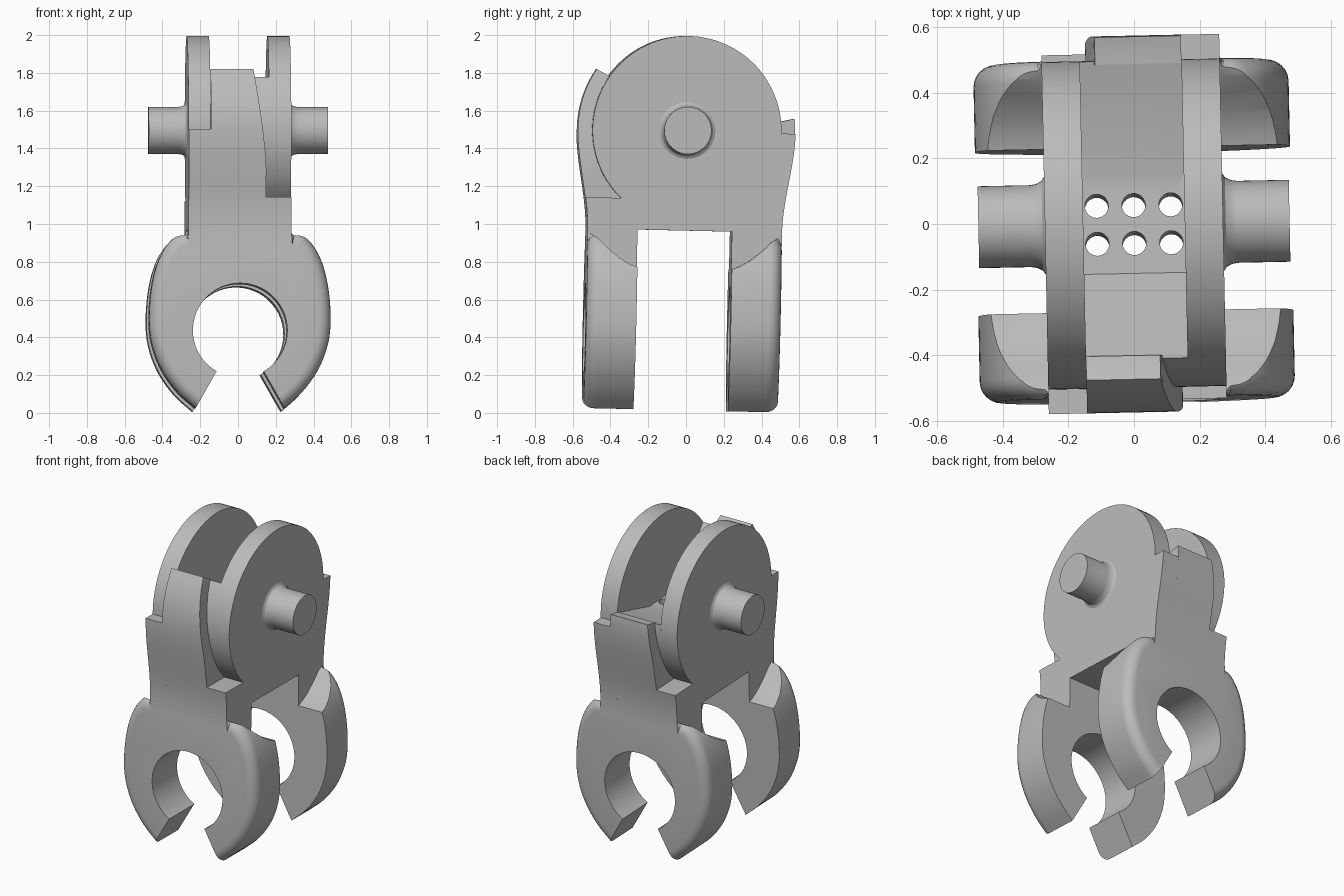
import bpy, bmesh
from math import sin, cos, pi, radians, sqrt, atan2
from mathutils import Matrix, Vector

if "Cube" in bpy.data.objects:
    bpy.data.objects.remove(bpy.data.objects["Cube"])

AXIS = 1.495          # height of the hinge axis
R = 0.5               # cheek radius
HALF = 0.272          # half width of the body
INNER = 0.155         # half width of the slot between cheeks
BASE = 0.965          # underside of the body
STEP = 1.13           # floor of the deep notch

grey = bpy.data.materials.new("plain grey")
grey.use_nodes = True
grey.diffuse_color = (0.5, 0.5, 0.5, 1)
grey.node_tree.nodes["Principled BSDF"].inputs["Base Color"].default_value = (0.5, 0.5, 0.5, 1)

# The whole model leans and turns slightly about the hinge centre
POSE = (Matrix.Translation((0, 0, AXIS)) @ Matrix.Rotation(radians(1.2), 4, 'Z')
        @ Matrix.Rotation(radians(-1.3), 4, 'X') @ Matrix.Translation((0, 0, -AXIS)))
TURN = Matrix.Rotation(pi, 4, 'Z')


def finish(name, bm, turned=False, angle=30):
    bmesh.ops.recalc_face_normals(bm, faces=bm.faces)
    mesh = bpy.data.meshes.new(name)
    bm.to_mesh(mesh)
    bm.free()
    mesh.materials.append(grey)
    ob = bpy.data.objects.new(name, mesh)
    bpy.context.collection.objects.link(ob)
    ob.matrix_world = POSE @ TURN if turned else POSE
    bpy.ops.object.select_all(action='DESELECT')
    ob.select_set(True)
    bpy.context.view_layer.objects.active = ob
    bpy.ops.object.shade_smooth_by_angle(angle=radians(angle))
    return ob


def prism(lower, upper):
    """Closed solid between two matching outlines."""
    bm = bmesh.new()
    a = [bm.verts.new(p) for p in lower]
    b = [bm.verts.new(p) for p in upper]
    bm.faces.new(a)
    bm.faces.new(b)
    for i in range(len(a)):
        j = (i + 1) % len(a)
        bm.faces.new((a[i], a[j], b[j], b[i]))
    bmesh.ops.recalc_face_normals(bm, faces=bm.faces)
    return bm


def prism_x(pts, x0, x1):
    return prism([(x0, y, z) for y, z in pts], [(x1, y, z) for y, z in pts])


def cut(ob, bm):
    cutter = finish("cutter", bm)
    cutter.matrix_world = ob.matrix_world.copy()
    cutter.hide_render = True
    mod = ob.modifiers.new("cut", 'BOOLEAN')
    mod.operation, mod.solver, mod.object = 'DIFFERENCE', 'EXACT', cutter
    bpy.ops.object.select_all(action='DESELECT')
    bpy.context.view_layer.objects.active = ob
    ob.select_set(True)
    bpy.ops.object.modifier_apply(modifier=mod.name)
    bpy.data.objects.remove(cutter)
    bpy.ops.object.shade_smooth_by_angle(angle=radians(30))


def width(z):
    """Outer half depth of the body: round on top, easing in to the legs."""
    if z > AXIS:
        return sqrt(max(0.575 ** 2 - (z - AXIS) ** 2, 0))
    t = (z - BASE) / (AXIS - BASE)
    return 0.515 + 0.06 * t * t * (3 - 2 * t)


def rim(z):
    return sqrt(R * R - (z - AXIS) ** 2)


def steps(a, b, n):
    return [a + (b - a) * i / n for i in range(n + 1)]


def arc(z0, side0, z1, side1, n):
    """Points over the top of the cheek circle, from one side to the other."""
    a0 = atan2(z0 - AXIS, side0 * rim(z0)) % (2 * pi)
    a1 = atan2(z1 - AXIS, side1 * rim(z1))
    return [(R * cos(a), AXIS + R * sin(a)) for a in steps(a0, a1, n)]


# Round side cheeks with a deep notch on one edge and a shallow one on the other
SHELF = 1.49
cheek = ([(-width(z), z) for z in steps(BASE, STEP, 6)]
         + arc(STEP, -1, SHELF, 1, 72)
         + [(width(z), z) for z in steps(SHELF, BASE, 14)])
for name, turned in (("left_cheek", False), ("right_cheek", True)):
    finish(name, prism_x(cheek, INNER, HALF), turned)

# Central block with a valley on top
core = ([(-width(z), z) for z in steps(BASE, STEP, 6)]
        + [(-rim(z), z) for z in steps(STEP, 1.77, 20)]
        + [(-0.15, 1.46), (0.15, 1.45)]
        + [(rim(z), z) for z in steps(1.55, STEP, 16)]
        + [(width(z), z) for z in steps(STEP, BASE, 6)])
block = finish("central_block", prism_x(core, -INNER, INNER))

# Six vertical holes with eased upper rims
holes = bmesh.new()
for x in (-0.113, 0, 0.113):
    for y in (-0.058, 0.058):
        for r0, r1, z0, z1 in ((0.036, 0.036, 0.9, 1.6),):
            bmesh.ops.create_cone(holes, cap_ends=True, segments=28, radius1=r0, radius2=r1,
                                  depth=z1 - z0, matrix=Matrix.Translation((x, y, (z0 + z1) / 2)))
cut(block, holes)


# Outer walls, narrowing towards the top on one edge
def wall_edge(z):
    return 0.138 - 0.065 * max(0, (z - 1.3) / 0.5) ** 1.3


for name, top, slope, turned in (("front_wall", 1.81, 0.04, False), ("back_wall", 1.57, 0.02, True)):
    bm = bmesh.new()
    rows = []
    for z in steps(STEP, top, 22):
        zi = min(z, top - slope)
        last = z == top
        y_in = -rim(zi) + 0.01
        zi = top - slope if last else zi
        rows.append([bm.verts.new(p) for p in (
            (-INNER, -width(z), z), (wall_edge(z), -width(z), z),
            (wall_edge(z), y_in, zi), (-INNER, y_in, zi))])
    for a, b in zip(rows, rows[1:]):
        for i in range(4):
            j = (i + 1) % 4
            bm.faces.new((a[i], a[j], b[j], b[i]))
    bm.faces.new(rows[0])
    bm.faces.new(rows[-1])
    finish(name, bm, turned)

# Hinge pins: lathed profile with a small fillet at the root
pin = [(HALF - 0.02, 0.15), (HALF, 0.15), (0.28, 0.137), (0.297, 0.128), (0.315, 0.125), (0.475, 0.125)]
for name, turned in (("left_pin", False), ("right_pin", True)):
    bm = bmesh.new()
    n = 48
    rings = [[bm.verts.new((x, r * cos(2 * pi * i / n), AXIS + r * sin(2 * pi * i / n)))
              for i in range(n)] for x, r in pin]
    for a, b in zip(rings, rings[1:]):
        for i in range(n):
            j = (i + 1) % n
            bm.faces.new((a[i], a[j], b[j], b[i]))
    bm.faces.new(rings[0])
    bm.faces.new(rings[-1])
    finish(name, bm, turned)


# C-shaped clips
def smooth(points, n=4):
    """Catmull-Rom curve through the points."""
    p = [Vector(q) for q in points]
    p = [2 * p[0] - p[1]] + p + [2 * p[-1] - p[-2]]
    out = []
    for a, b, c, d in zip(p, p[1:], p[2:], p[3:]):
        for t in (i / n for i in range(n)):
            out.append(0.5 * (2 * b + (c - a) * t + (2 * a - 5 * b + 4 * c - d) * t * t
                              + (3 * b - a - 3 * c + d) * t ** 3))
    return [tuple(q) for q in out + [p[-2]]]


ear = smooth([(HALF, 0.945), (0.34, 0.925), (0.405, 0.85), (0.45, 0.74), (0.475, 0.6),
              (0.48, 0.45), (0.46, 0.33), (0.41, 0.21), (0.33, 0.1), (0.235, 0.014)])
BORE, BORE_Z, GAP = 0.25, 0.425, 0.125
a0 = -pi / 2 + 0.523
bore = [(BORE * cos(a), BORE_Z + BORE * sin(a)) for a in steps(a0, 3 * pi - a0 - 2 * pi, 56)]
outline = ([(HALF, BASE)] + ear + bore
           + [(-x, z) for x, z in reversed(ear)] + [(-HALF, BASE)])
Y_OUT, Y_IN = -0.515, -0.25
m = len(ear)
scoop = [(-0.56, 0.965), (-0.505, 0.94), (-0.46, 0.915), (-0.41, 0.865), (-0.35, 0.815),
         (-0.29, 0.78), (-0.2, 0.75), (-0.2, 1.1), (-0.56, 1.1)]
for name, turned in (("front_clip", False), ("back_clip", True)):
    bm = prism([(x, Y_OUT, z) for x, z in outline], [(x, Y_IN, z) for x, z in outline])
    bm.verts.ensure_lookup_table()
    total = len(outline)
    chains = [range(1, m), range(total - 1 - m, total - 2)]
    edges = [bm.edges.get((bm.verts[i], bm.verts[i + 1])) for c in chains for i in c]
    bmesh.ops.bevel(bm, geom=edges, offset=0.065, offset_type='OFFSET', segments=6,
                    profile=0.5, affect='EDGES', clamp_overlap=False)
    clip = finish(name, bm, turned)
    # Scooped tops of the ears beside the body
    for s in (-1, 1):
        cut(clip, prism_x(scoop, s * HALF, s * 0.7))
